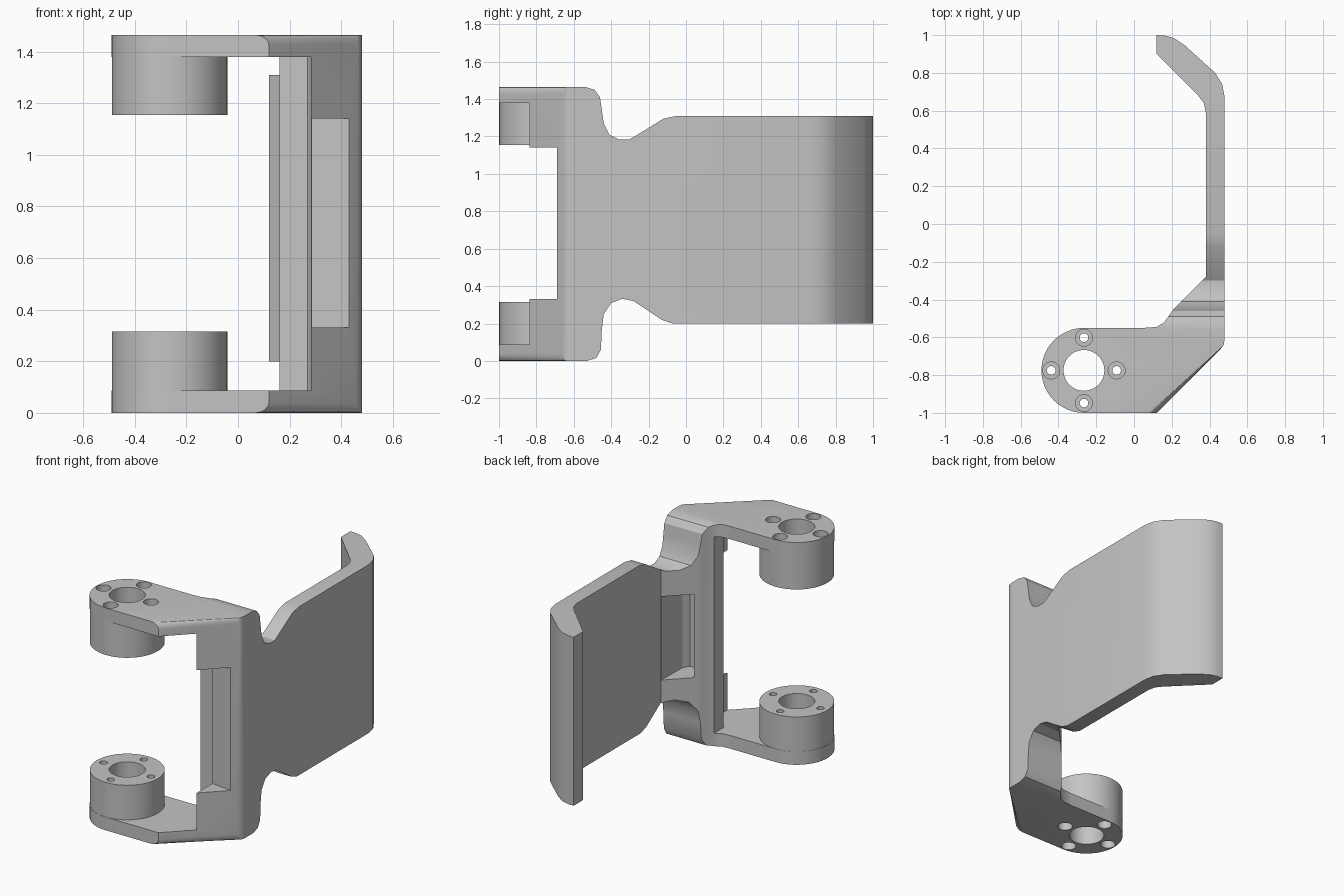
import bpy, bmesh, math
from mathutils import Matrix

cube = bpy.data.objects.get("Cube")
if cube:
    bpy.data.objects.remove(cube, do_unlink=True)

grey = bpy.data.materials.new("plain grey")
grey.use_nodes = True
grey.diffuse_color = (0.55, 0.55, 0.55, 1)
grey.node_tree.nodes["Principled BSDF"].inputs["Base Color"].default_value = grey.diffuse_color

HEIGHT = 1.465
RING = (-0.265, -0.775)
RING_R = 0.225


def add_object(name, bm):
    bmesh.ops.recalc_face_normals(bm, faces=bm.faces)
    mesh = bpy.data.meshes.new(name)
    bm.to_mesh(mesh)
    bm.free()
    mesh.materials.append(grey)
    obj = bpy.data.objects.new(name, mesh)
    bpy.context.collection.objects.link(obj)
    return obj


def prism(name, points, low, high, axis="z", soften=None):
    """Extrude a closed profile along z (xy points) or x (yz points)."""
    bm = bmesh.new()
    if axis == "z":
        verts = [bm.verts.new((a, b, low)) for a, b in points]
        move = (0, 0, high - low)
    else:
        verts = [bm.verts.new((low, a, b)) for a, b in points]
        move = (high - low, 0, 0)
    face = bm.faces.new(verts)
    top = bmesh.ops.extrude_face_region(bm, geom=[face], use_keep_orig=True)
    bmesh.ops.translate(bm, vec=move, verts=[v for v in top["geom"] if isinstance(v, bmesh.types.BMVert)])
    bmesh.ops.recalc_face_normals(bm, faces=bm.faces)
    if soften:
        edges = [e for e in bm.edges if soften(e)]
        bmesh.ops.bevel(bm, geom=edges, offset=0.04, segments=4, profile=0.5, affect="EDGES")
    return add_object(name, bm)


def cylinder(name, x, y, low, high, radius, sides=48):
    bm = bmesh.new()
    bmesh.ops.create_cone(bm, cap_ends=True, segments=sides, radius1=radius, radius2=radius,
                          depth=high - low, matrix=Matrix.Translation((x, y, (low + high) / 2)))
    return add_object(name, bm)


def combine(target, tool, operation):
    mod = target.modifiers.new("cut", "BOOLEAN")
    mod.operation = operation
    mod.solver = "EXACT"
    mod.object = tool
    bpy.context.view_layer.objects.active = target
    bpy.ops.object.modifier_apply(modifier=mod.name)
    bpy.data.objects.remove(tool, do_unlink=True)


# Plan outline: ring end, arm, slanted corner, long plate and hooked tip
outline = [(0.12, -1), (0.46, -0.66), (0.475, -0.64), (0.48, -0.61), (0.48, 0.67), (0.467, 0.74),
           (0.43, 0.80), (0.27, 0.945), (0.21, 0.985), (0.16, 0.998), (0.12, 1), (0.12, 0.9),
           (0.34, 0.68), (0.37, 0.64), (0.38, 0.59), (0.38, -0.28), (0.21, -0.45),
           (0.16, -0.52), (0.12, -0.545), (0.05, -0.55)]
for i in range(25):
    a = math.pi / 2 + math.pi * i / 24
    outline.append((RING[0] + RING_R * math.cos(a), RING[1] + RING_R * math.sin(a)))


def slanted_rim(edge):
    a, b = edge.verts
    return (abs(a.co.z - b.co.z) < 0.001 and a.co.y < -0.65 and b.co.y < -0.65
            and min(a.co.x, b.co.x) > 0.1)


bracket = prism("bracket", outline, 0, HEIGHT, soften=slanted_rim)

# Side silhouette: tall spine, necked notches and the plate
upper = [(-1.1, 1.5), (-0.6, 1.5), (-0.6, 1.465), (-0.54, 1.465), (-0.49, 1.45), (-0.46, 1.41),
         (-0.45, 1.34), (-0.44, 1.27), (-0.41, 1.21), (-0.36, 1.185), (-0.3, 1.185),
         (-0.12, 1.295), (-0.05, 1.31), (1.1, 1.31)]
lower = [(1.1, 0.2), (-0.07, 0.2), (-0.13, 0.22), (-0.28, 0.32), (-0.34, 0.332), (-0.40, 0.31),
         (-0.44, 0.25), (-0.45, 0.17), (-0.455, 0.06), (-0.48, 0.015), (-0.53, 0), (-0.6, 0),
         (-0.6, -0.05), (-1.1, -0.05)]
combine(bracket, prism("silhouette", upper + lower, -1, 1, axis="x"), "INTERSECT")

# Opening between the two arms, front step of the spine, pocket behind it
gap = [(-1, -1.2), (0.28, -1.2), (0.285, -0.66), (0.27, -0.63), (0.16, -0.62), (0.16, -0.4), (-1, -0.4)]
combine(bracket, prism("arm_gap", gap, 0.087, 1.38), "DIFFERENCE")
step = [(0.2, -1.2), (0.7, -1.2), (0.7, -0.69), (0.42, -0.69), (0.2, -0.66)]
combine(bracket, prism("spine_step", step, 0.33, 1.14), "DIFFERENCE")
pocket = [(0.23, -0.2), (0.24, -0.5), (0.27, -0.54), (0.35, -0.54), (0.375, -0.5), (0.379, -0.2)]
combine(bracket, prism("back_pocket", pocket, 0.47, 1.02), "DIFFERENCE")

# Ring bosses on the inner side of both arms
for low, high in ((0.04, 0.315), (1.155, 1.42)):
    combine(bracket, cylinder("boss", *RING, low, high, RING_R - 0.001), "UNION")

# Axle bore, then four counterbored screw holes per arm
combine(bracket, cylinder("bore", *RING, -0.1, 1.6, 0.108), "DIFFERENCE")
for i in range(4):
    x = RING[0] + 0.173 * math.cos(i * math.pi / 2)
    y = RING[1] + 0.173 * math.sin(i * math.pi / 2)
    combine(bracket, cylinder("screw_hole", x, y, -0.1, 1.6, 0.023, 16), "DIFFERENCE")
    for low, high in ((-0.1, 0.08), (HEIGHT - 0.08, 1.6)):
        combine(bracket, cylinder("counterbore", x, y, low, high, 0.045, 24), "DIFFERENCE")

# Smooth the curved walls, keep the corners sharp
bpy.ops.object.select_all(action="DESELECT")
bracket.select_set(True)
bpy.context.view_layer.objects.active = bracket
bpy.ops.object.shade_smooth_by_angle(angle=math.radians(28))
